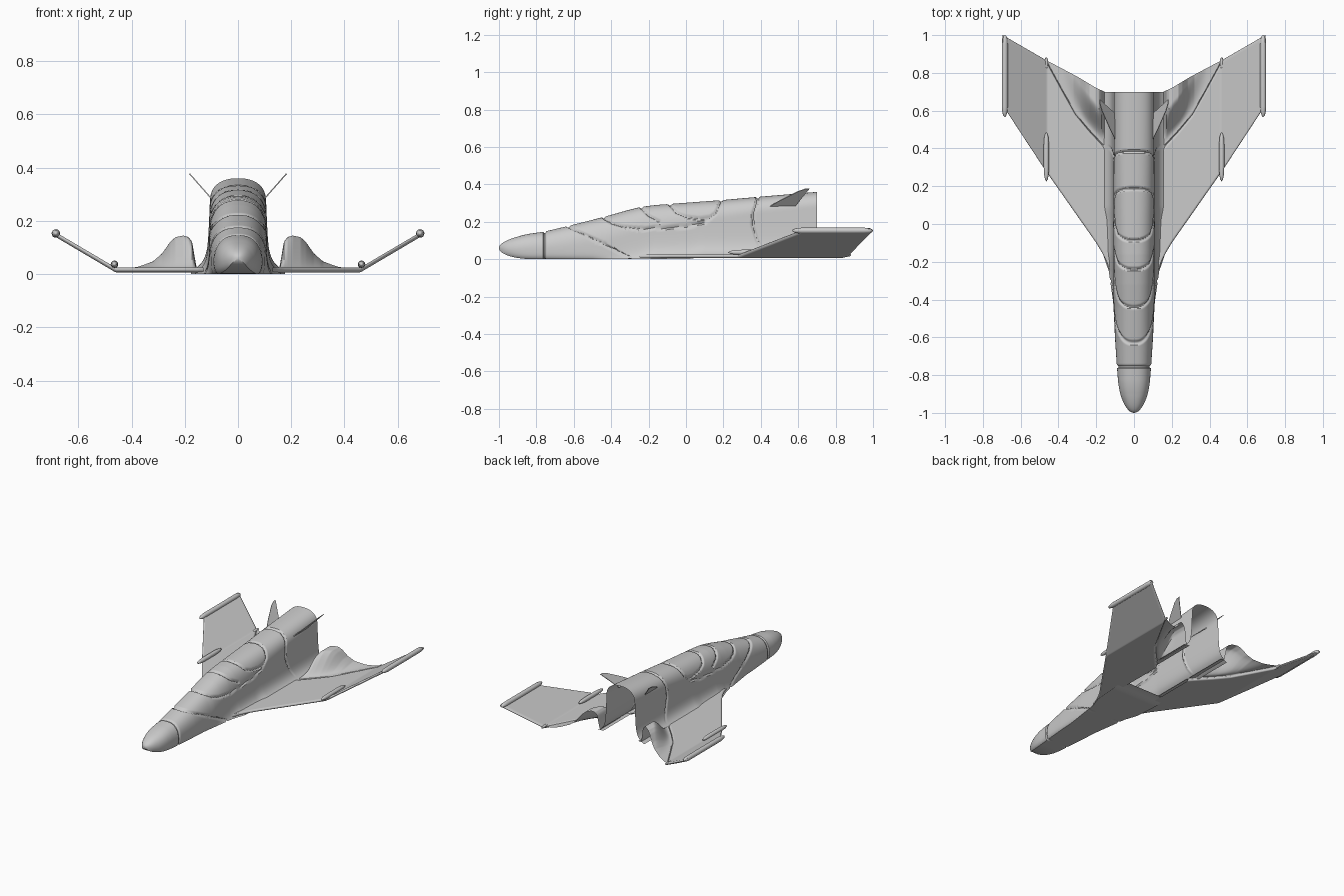
import bpy, bmesh, math
from mathutils import Vector

if "Cube" in bpy.data.objects:
    bpy.data.objects.remove(bpy.data.objects["Cube"])


def lerp(tab, x):
    if x <= tab[0][0]:
        return tab[0][1]
    for (a, p), (b, q) in zip(tab, tab[1:]):
        if x <= b:
            return p + (q - p) * (x - a) / (b - a)
    return tab[-1][1]


def smooth(t):
    t = max(0.0, min(1.0, t))
    return t * t * (3 - 2 * t)


def finish(name, bm, mirror=True):
    bmesh.ops.remove_doubles(bm, verts=bm.verts, dist=0.00005)
    bmesh.ops.recalc_face_normals(bm, faces=bm.faces)
    me = bpy.data.meshes.new(name)
    bm.to_mesh(me)
    bm.free()
    ob = bpy.data.objects.new(name, me)
    bpy.context.collection.objects.link(ob)
    bpy.ops.object.select_all(action='DESELECT')
    ob.select_set(True)
    bpy.context.view_layer.objects.active = ob
    bpy.ops.object.shade_smooth_by_angle(angle=math.radians(40))
    if mirror:
        m = ob.modifiers.new("Mirror", 'MIRROR')
        m.merge_threshold = 0.0005
    return ob


def grid(bm, rows, keep=lambda i, j: True):
    vs = [[bm.verts.new(p) for p in r] for r in rows]
    for i in range(len(vs) - 1):
        for j in range(len(vs[0]) - 1):
            if keep(i, j):
                bm.faces.new((vs[i][j], vs[i][j + 1], vs[i + 1][j + 1], vs[i + 1][j]))


# Fuselage: side profile, widths and panel grooves (y, z)
TOP = [(-1, .118), (-.9, .128), (-.76, .147), (-.63, .178), (-.44, .226), (-.32, .26), (-.24, .28),
       (-.16, .29), (0, .302), (.2, .317), (.38, .333), (.7, .36)]
WIDTH = [(-1, .078), (-.85, .085), (-.75, .093), (-.6, .103), (-.4, .112), (0, .116), (.7, .116)]
CAP = [(-1, .06), (-.76, .1), (-.44, .15), (0, .12), (.38, .09), (.7, .085)]
FLARE = [(-1, -.02), (-.5, -.01), (-.4, 0), (-.25, .02), (-.16, .05), (0, .06)]
GROOVES = [
    [(-.755, .2), (-.755, -.1)],
    [(-.632, .18), (-.3, .005)],
    [(-.44, .225), (-.4, .195), (-.34, .175), (-.24, .163), (0, .175), (.1, .2), (.16, .25), (.19, .32)],
    [(-.09, .3), (-.05, .25), (0, .228), (.08, .217), (.13, .225)],
    [(-.24, .28), (-.2, .235), (-.14, .2)],
    [(.385, .335), (.36, .25), (.355, .18), (.38, .1), (.41, .04)],
]


def groove_depth(y, z):
    best = 1.0
    for line in GROOVES:
        for (ay, az), (by, bz) in zip(line, line[1:]):
            dy, dz = by - ay, bz - az
            t = max(0, min(1, ((y - ay) * dy + (z - az) * dz) / (dy * dy + dz * dz)))
            best = min(best, math.hypot(y - ay - t * dy, z - az - t * dz))
    return .009 * max(0.0, 1 - (best / .009) ** 2)


def section(y):
    nose = math.sqrt(max(0, 1 - ((-.82 - y) / .18) ** 2)) if y < -.82 else 1
    zb = .06 - .059 * nose + .012 * smooth(y / .1)
    top = .06 + (lerp(TOP, y) - .06) * nose
    w = lerp(WIDTH, y) * nose
    c = min(lerp(CAP, y), (top - zb) * .75)
    wall = top - c
    pts = []
    for k in range(25):
        a = math.pi / 2 * (1 - k / 24)
        pts.append((w * max(0, math.cos(a)) ** .83, wall + c * math.sin(a) ** .83))
    for k in range(1, 25):
        pts.append((w, wall + (zb - wall) * (1 - (1 - k / 24) ** 1.4)))
    out = []
    centre = Vector((0, y, (top + zb) / 2))
    for x, z in pts:
        h = z - zb
        x *= 1 - .12 * h / .35
        x += lerp(FLARE, y) * nose * math.exp(-h / (.03 if y > -.4 else .014)) * min(1, x / .05)
        p = Vector((max(x, 0), y, z))
        if nose > .05:
            d = centre - p
            p += d.normalized() * groove_depth(y, z)
            if k == 0 or x < 1e-6:
                p.x = 0
        out.append(p)
    edge = out[-1].x
    out += [Vector((edge * (1 - k / 4), y, zb)) for k in range(1, 5)]
    return out


ys = [-1 + .06 * (k / 12) ** 2 for k in range(12)] + [-.94 + 1.64 * k / 280 for k in range(281)]
bm = bmesh.new()
# the underside is closed in front and hollow behind
grid(bm, [section(y) for y in ys], lambda i, j: j < 48 or ys[i] < .1)
finish("fuselage", bm)

# Wings: plan curves by x
LEAD = [(.13, -.25), (.145, -.2), (.17, -.15), (.2, -.1), (.47, .285), (.69, .62)]
TRAIL = [(.13, .7), (.155, .7), (.2, .72), (.3, .78), (.47, .87), (.695, 1.0)]
SEAM = [(.13, .375), (.18, .43), (.24, .495), (.31, .58), (.38, .705), (.47, .87)]
HUMP = [(.155, 0), (.163, .35), (.172, .8), (.185, .95), (.205, 1), (.235, .95), (.255, .8),
        (.285, .45), (.32, .2), (.38, .05), (.46, 0)]


def wing_z(x):
    return .016 + max(0, x - .46) * .59


def seam(x):
    return lerp(SEAM, x) if x < .47 else lerp(TRAIL, x)


def wing_row(x, side):
    a, b = lerp(LEAD, x), seam(x)
    row = []
    for k in range(41):
        u = .5 - .5 * math.cos(math.pi * k / 40)
        d = min(u, 1 - u) * (b - a)
        row.append((x, a + u * (b - a), wing_z(x) + side * .009 * math.sqrt(min(1, d / .012))))
    return row


xs = [.13 + .565 * k / 100 for k in range(101)]
bm = bmesh.new()
for side in (1, -1):
    grid(bm, [wing_row(x, side) for x in xs])
finish("wing", bm)


# Rear wing panel: thin sheet with the engine hump, open behind
def panel_row(x):
    a, b = seam(x), lerp(TRAIL, x)
    row = []
    for k in range(33):
        y = a + (b - a) * k / 32
        d = y - a
        row.append((x, y, wing_z(x) + .007 * min(1, d / .008)
                    + .122 * lerp(HUMP, x) * smooth((d - .02) / .17)))
    return row


bm = bmesh.new()
grid(bm, [panel_row(.13 + .34 * k / 110) for k in range(111)])
finish("engine_cowl", bm)


# Pods: turned bodies along y
def pod(name, x, z, profile):
    bm = bmesh.new()
    rows = [[(x + r * math.cos(math.tau * k / 20), y, z + r * math.sin(math.tau * k / 20))
             for k in range(21)] for y, r in profile]
    grid(bm, rows)
    finish(name, bm)


pod("wingtip_pod", .684, .153, [(.565, 0), (.572, .007), (.59, .013), (.62, .016), (.95, .016),
                                (.98, .014), (.995, .008), (1.0, 0)])
pod("wing_pod", .464, .037, [(.225, 0), (.235, .007), (.26, .012), (.3, .014), (.42, .014),
                             (.46, .011), (.48, .005), (.485, 0)])
pod("trailing_fairing", .464, .022, [(.81, 0), (.83, .007), (.86, .009), (.878, .006), (.883, 0)])

# Canted tail fins
bm = bmesh.new()
outline = [(.44, .28), (.5, .315), (.6, .365), (.635, .377), (.66, .379), (.62, .33), (.58, .28)]
f = bm.faces.new([bm.verts.new((.098 + (z - .285) * .88, y, z)) for y, z in outline])
ext = bmesh.ops.extrude_face_region(bm, geom=[f])
bmesh.ops.translate(bm, vec=(.003, 0, -.003),
                    verts=[v for v in ext['geom'] if isinstance(v, bmesh.types.BMVert)])
finish("tail_fin", bm)
